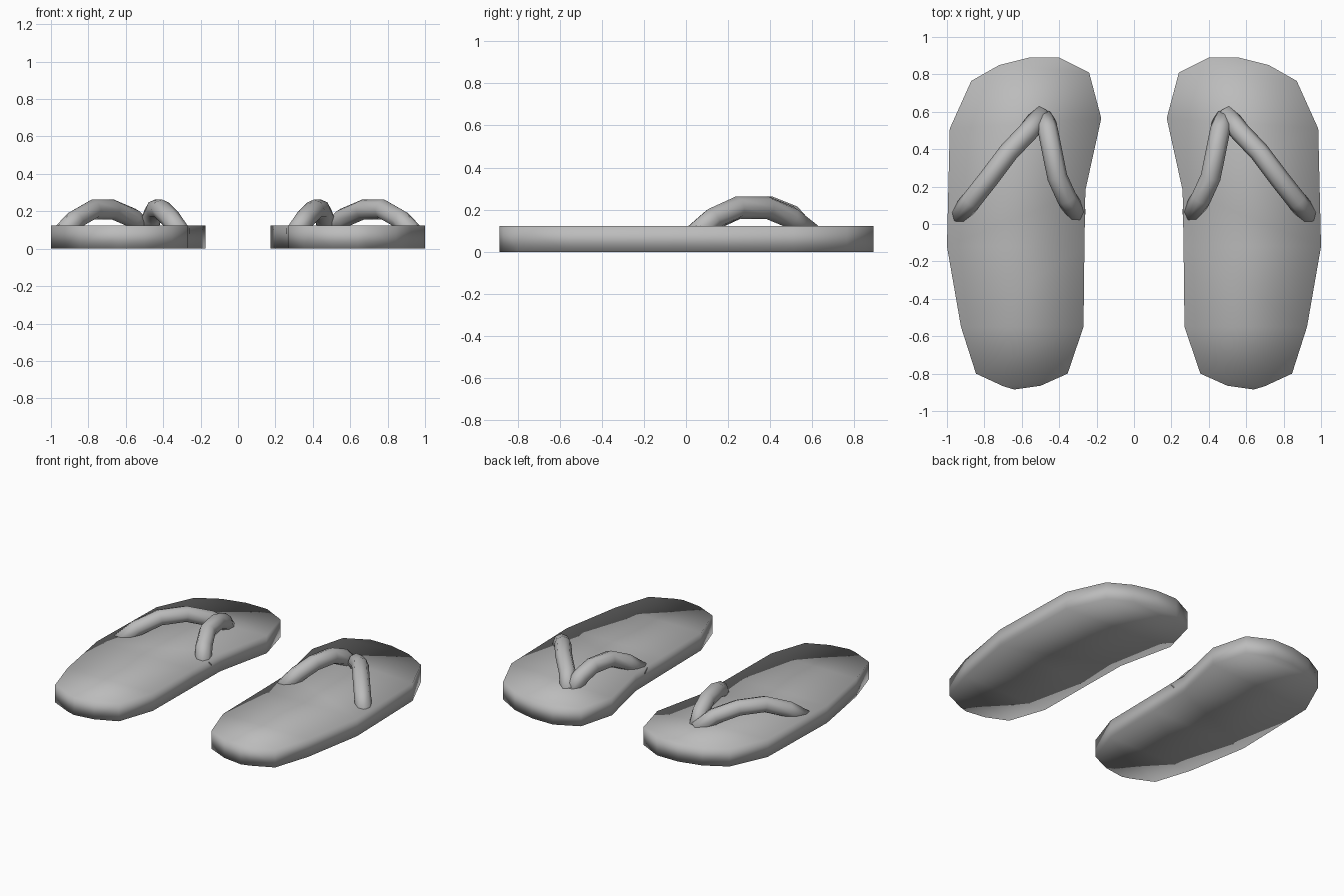
import bpy, bmesh
from mathutils import Vector

cube = bpy.data.objects.get("Cube")
if cube:
    bpy.data.objects.remove(cube, do_unlink=True)

THICKNESS = 0.123
STRAP_RADIUS = 0.054

grey = bpy.data.materials.new("soft_grey")
grey.use_nodes = True
colour = (0.5, 0.5, 0.5, 1)
grey.diffuse_color = colour
grey.node_tree.nodes["Principled BSDF"].inputs["Base Color"].default_value = colour

# Sole outline as matching points down the inner and outer edges, toe to heel
INNER = [(.40, .89), (.24, .81), (.175, .565), (.26, .18),
         (.265, -.12), (.27, -.55), (.355, -.80), (.50, -.865)]
OUTER = [(.56, .89), (.72, .85), (.87, .765), (.985, .51),
         (1, -.12), (.925, -.55), (.845, -.80), (.70, -.867)]
HEEL = (.64, -.885)

# Strap centre lines, toe post to side
STRAPS = {
    "outer_strap": [(.49, .59, .09), (.565, .495, .165), (.67, .385, .21),
                    (.775, .245, .21), (.87, .125, .155), (.94, .04, .08)],
    "inner_strap": [(.48, .57, .09), (.46, .50, .17), (.44, .40, .21),
                    (.41, .25, .21), (.36, .14, .16), (.305, .05, .08)],
}


def finish(bm, name):
    bmesh.ops.recalc_face_normals(bm, faces=bm.faces)
    mesh = bpy.data.meshes.new(name)
    bm.to_mesh(mesh)
    bm.free()
    mesh.materials.append(grey)
    mesh.shade_smooth()
    bpy.context.collection.objects.link(bpy.data.objects.new(name, mesh))


def build_sole(name, side):
    bm = bmesh.new()
    inner = [bm.verts.new((side * x, y, 0)) for x, y in INNER]
    outer = [bm.verts.new((side * x, y, 0)) for x, y in OUTER]
    heel = bm.verts.new((side * HEEL[0], HEEL[1], 0))
    for i in range(len(inner) - 1):
        bm.faces.new((inner[i], outer[i], outer[i + 1], inner[i + 1]))
    bm.faces.new((inner[-1], outer[-1], heel))
    extruded = bmesh.ops.extrude_face_region(
        bm, geom=bm.faces[:], use_keep_orig=True)["geom"]
    top = [v for v in extruded if isinstance(v, bmesh.types.BMVert)]
    bmesh.ops.translate(bm, verts=top, vec=(0, 0, THICKNESS))
    finish(bm, name)


def build_strap(name, side, path, sides=8):
    """Octagonal tube swept along the centre line."""
    bm = bmesh.new()
    points = [Vector((side * x, y, z)) for x, y, z in path]
    rings = []
    for i, point in enumerate(points):
        ahead = points[min(i + 1, len(points) - 1)]
        behind = points[max(i - 1, 0)]
        frame = (ahead - behind).to_track_quat('Z', 'Y').to_matrix().to_4x4()
        frame.translation = point
        ring = bmesh.ops.create_circle(
            bm, segments=sides, radius=STRAP_RADIUS, matrix=frame)["verts"]
        rings.append(ring)
    for a, b in zip(rings, rings[1:]):
        for k in range(sides):
            n = (k + 1) % sides
            bm.faces.new((a[k], a[n], b[n], b[k]))
    bm.faces.new(rings[0])
    bm.faces.new(rings[-1])
    finish(bm, name)


# A mirrored pair of sandals
for label, side in (("left", 1), ("right", -1)):
    build_sole(f"{label}_sole", side)
    for part, path in STRAPS.items():
        build_strap(f"{label}_{part}", side, path)
